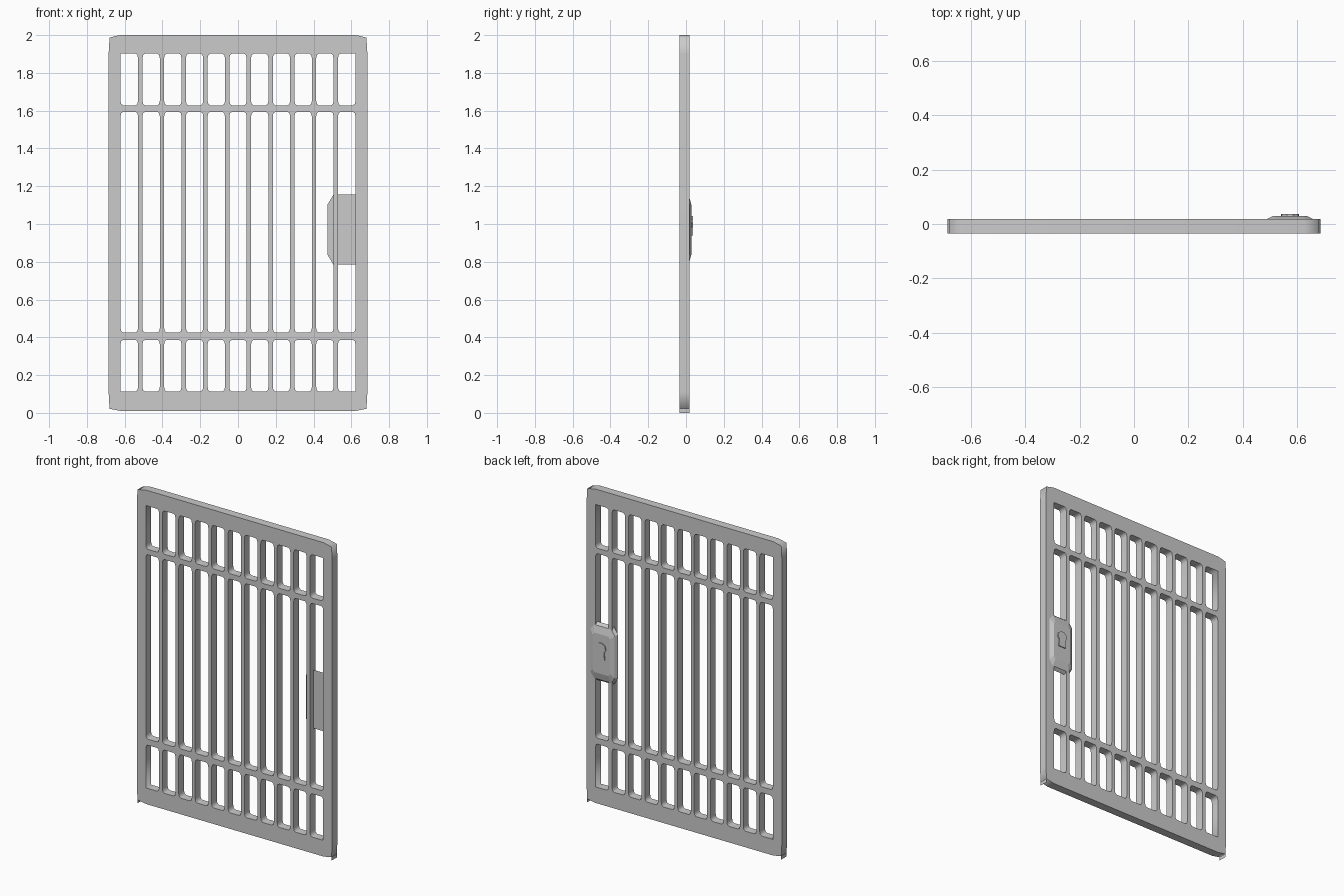
import bpy, bmesh, math

if "Cube" in bpy.data.objects:
    bpy.data.objects.remove(bpy.data.objects["Cube"])

Y_FRONT, Y_BACK = -0.035, 0.018


def mesh_object(name, bm):
    bmesh.ops.recalc_face_normals(bm, faces=bm.faces)
    me = bpy.data.meshes.new(name)
    bm.to_mesh(me)
    bm.free()
    ob = bpy.data.objects.new(name, me)
    bpy.context.collection.objects.link(ob)
    return ob


def loft(name, rings):
    """Solid through a list of (y, [(x, z), ...]) rings."""
    bm = bmesh.new()
    loops = [[bm.verts.new((x, y, z)) for x, z in pts] for y, pts in rings]
    for a, b in zip(loops, loops[1:]):
        for i in range(len(a)):
            j = (i + 1) % len(a)
            bm.faces.new((a[i], a[j], b[j], b[i]))
    bm.faces.new(loops[0])
    bm.faces.new(loops[-1])
    return mesh_object(name, bm)


def cut_rect(x0, x1, z0, z1, cx, cz):
    return [(x0 + cx, z0), (x1 - cx, z0), (x1, z0 + cz), (x1, z1 - cz),
            (x1 - cx, z1), (x0 + cx, z1), (x0, z1 - cz), (x0, z0 + cz)]


def opening(x0, x1, z0, z1, square):
    """Opening outline with eased corners; corners in 'square' stay sharp."""
    out = []
    for key, x, z, sx, sz in (("bl", x0, z0, 1, 1), ("br", x1, z0, -1, 1),
                              ("tr", x1, z1, -1, -1), ("tl", x0, z1, 1, -1)):
        if key in square:
            out.append((x, z))
            continue
        pts = [(x, z + sz * 0.024), (x + sx * 0.004, z + sz * 0.007), (x + sx * 0.014, z)]
        out += pts if key in ("bl", "tr") else pts[::-1]
    return out


# Barred gate panel: outer outline plus a grid of openings
outline = [(-0.625, 0.011), (0.625, 0.011), (0.68, 0.022), (0.685, 0.11), (0.685, 1.90),
           (0.68, 1.987), (0.625, 2.0), (-0.625, 2.0), (-0.68, 1.987), (-0.685, 1.90),
           (-0.685, 0.11), (-0.68, 0.022)]
loops = [outline]
pitch, half = 0.115, 0.0115
rows = [(0.113, 0.387, "b"), (0.425, 1.594, ""), (1.628, 1.902, "t")]
for z0, z1, edge in rows:
    for i in range(11):
        c = (i - 5) * pitch
        x0 = -0.622 if i == 0 else c - pitch / 2 + half
        x1 = 0.622 if i == 10 else c + pitch / 2 - half
        square = set()
        if edge and i == 0:
            square.add(edge + "l")
        if edge and i == 10:
            square.add(edge + "r")
        loops.append(opening(x0, x1, z0, z1, square))

cu = bpy.data.curves.new("gate_panel", 'CURVE')
cu.dimensions = '2D'
cu.fill_mode = 'BOTH'
cu.extrude = (Y_BACK - Y_FRONT) / 2
for pts in loops:
    sp = cu.splines.new('POLY')
    sp.points.add(len(pts) - 1)
    for p, (x, z) in zip(sp.points, pts):
        p.co = (x, z, 0, 1)
    sp.use_cyclic_u = True
panel = bpy.data.objects.new("gate_panel", cu)
bpy.context.collection.objects.link(panel)
panel.rotation_euler = (math.pi / 2, 0, 0)
panel.location.y = (Y_FRONT + Y_BACK) / 2
bpy.context.view_layer.objects.active = panel
panel.select_set(True)
bpy.ops.object.convert(target='MESH')

# Thin lips hanging below the bottom corners
for side, name in ((-1, "left_bottom_lip"), (1, "right_bottom_lip")):
    bm = bmesh.new()
    bm.faces.new([bm.verts.new((side * x, y, z)) for x, y, z in (
        (0.68, Y_FRONT, 0.0), (0.68, Y_BACK, 0.0),
        (0.68, Y_BACK, 0.022), (0.68, Y_FRONT, 0.022))])
    mesh_object(name, bm)

# Lock case, bevelled towards the back
loft("lock_case", [
    (0.0, cut_rect(0.475, 0.67, 0.785, 1.155, 0.03, 0.05)),
    (0.018, cut_rect(0.487, 0.658, 0.80, 1.14, 0.027, 0.035)),
    (0.030, cut_rect(0.512, 0.635, 0.845, 1.095, 0.012, 0.015))])

# Raised keyhole: round head with a flared foot
kx, kz, r = 0.573, 1.01, 0.034
key = [(kx + r * math.cos(math.radians(a)), kz + r * math.sin(math.radians(a)))
       for a in range(-50, 231, 40)]
key += [(kx - 0.027, 0.94), (kx + 0.027, 0.94)]
loft("keyhole_plate", [(0.028, key), (0.036, key)])
